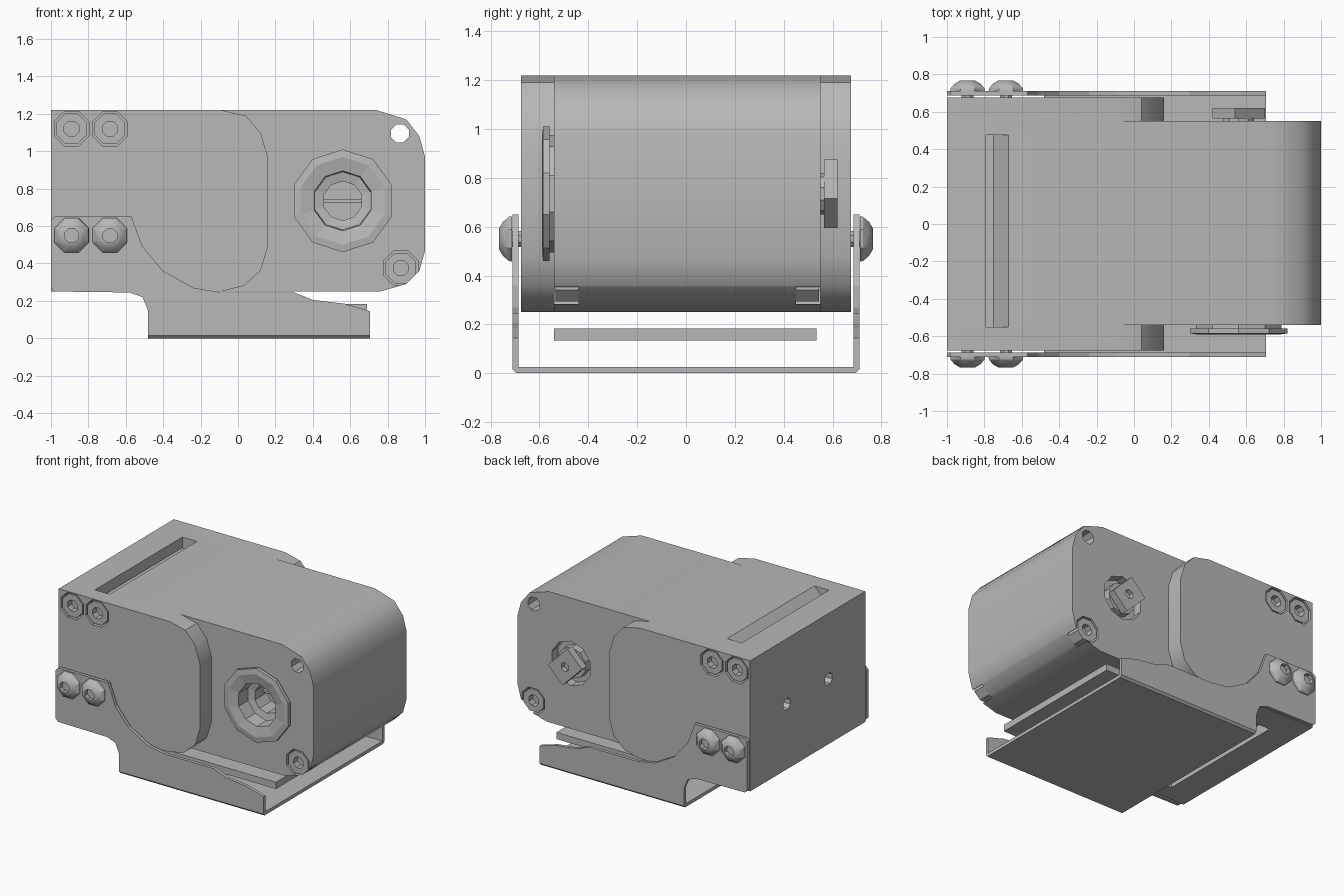
import bpy, bmesh, math

cube = bpy.data.objects.get("Cube")
if cube:
    bpy.data.objects.remove(cube, do_unlink=True)

GREY = bpy.data.materials.new("plain grey")
GREY.use_nodes = True
GREY.diffuse_color = (0.48, 0.48, 0.48, 1)
GREY.node_tree.nodes["Principled BSDF"].inputs["Base Color"].default_value = (0.48, 0.48, 0.48, 1)


def finish(name, bm):
    """Turn a bmesh into a grey object."""
    bmesh.ops.recalc_face_normals(bm, faces=bm.faces)
    mesh = bpy.data.meshes.new(name)
    bm.to_mesh(mesh)
    bm.free()
    mesh.materials.append(GREY)
    obj = bpy.data.objects.new(name, mesh)
    bpy.context.collection.objects.link(obj)
    return obj


def loft(name, rings):
    """Join equal point rings with quads and cap both ends."""
    bm = bmesh.new()
    rows = [[bm.verts.new(p) for p in ring] for ring in rings]
    n = len(rows[0])
    for a, b in zip(rows, rows[1:]):
        for i in range(n):
            j = (i + 1) % n
            bm.faces.new((a[i], a[j], b[j], b[i]))
    bm.faces.new(rows[0])
    bm.faces.new(rows[-1])
    return finish(name, bm)


def prism(name, outline, start, end, axis="y"):
    """Extrude an outline along y (points are x, z) or x (points are y, z)."""
    def place(p, t):
        return (p[0], t, p[1]) if axis == "y" else (t, p[0], p[1])
    return loft(name, [[place(p, t) for p in outline] for t in (start, end)])


def lathe(name, u, z, profile, n=8, axis="y"):
    """Turn (radius, depth) pairs around a horizontal axis."""
    rings = []
    for r, t in profile:
        ring = []
        for i in range(n):
            a = 2 * math.pi * (i + 0.5) / n
            h, v = u + r * math.cos(a), z + r * math.sin(a)
            ring.append((h, t, v) if axis == "y" else (t, h, v))
        rings.append(ring)
    return loft(name, rings)


def combine(obj, other, operation="DIFFERENCE"):
    """Apply a boolean and discard the second object."""
    mod = obj.modifiers.new("cut", "BOOLEAN")
    mod.operation, mod.object, mod.solver = operation, other, "EXACT"
    bpy.context.view_layer.objects.active = obj
    bpy.ops.object.modifier_apply(modifier=mod.name)
    bpy.data.objects.remove(other, do_unlink=True)


def smooth(obj, angle=35):
    bpy.ops.object.select_all(action="DESELECT")
    obj.select_set(True)
    bpy.context.view_layer.objects.active = obj
    bpy.ops.object.shade_smooth_by_angle(angle=math.radians(angle))


# Main housing: long rounded block joined to the wider rear block
LOW, TOP = 0.25, 1.22
housing = prism("housing", [(-1, LOW), (0.76, LOW), (0.9, 0.29), (0.97, 0.36), (1, 0.47),
                            (1, 0.97), (0.97, 1.08), (0.9, 1.17), (0.74, TOP), (-1, TOP)],
                -0.54, 0.55)
wide = prism("wide_block", [(-1, LOW), (-0.09, LOW), (0.03, 0.28), (0.12, 0.36), (0.16, 0.49),
                            (0.16, 0.97), (0.12, 1.1), (0.04, 1.19), (-0.09, TOP), (-1, TOP)],
             -0.675, 0.675)
combine(housing, wide, "UNION")

# Wedge slots in the top and bottom
for edge, inward in ((TOP, -1), (LOW, 1)):
    out, deep = edge - inward * 0.02, edge + inward * 0.08
    combine(housing, prism("slot_cutter", [(-0.79, out), (-0.67, out), (-0.67, edge),
                                           (-0.75, deep), (-0.79, deep)], -0.55, 0.475))

# Through hole at the upper corner, and two holes in the end face
combine(housing, lathe("hole_cutter", 0.865, 1.095, [(0.052, -0.8), (0.052, 0.8)]))
for y in (-0.245, 0.245):
    combine(housing, lathe("hole_cutter", y, 0.735, [(0.045, -1.1), (0.045, -0.85)], axis="x"))

# Sunk bolts, with their pockets, on both faces
PX, PZ = 0.56, 0.735
for side, s in (("front", -1), ("back", 1)):
    narrow = -0.54 if s < 0 else 0.55
    for i, (x, z, face) in enumerate([(-0.89, 1.12, s * 0.675), (-0.685, 1.12, s * 0.675),
                                      (0.87, 0.375, narrow)]):
        combine(housing, lathe("pocket_cutter", x, z, [(0.1, face - s * 0.1), (0.1, face + s * 0.1)]))
        lathe(f"{side}_sunk_bolt_{i + 1}", x, z,
              [(0.088, face - s * 0.105), (0.088, face - s * 0.005), (0.043, face - s * 0.005),
               (0.043, face - s * 0.055)])

# Front port: stepped collar that lines a deep bore
combine(housing, lathe("bore_cutter", PX, PZ, [(0.165, -0.8), (0.165, -0.27)], 10))
lathe("front_port", PX, PZ,
      [(0.165, -0.27), (0.165, -0.535), (0.24, -0.535), (0.24, -0.56), (0.275, -0.56),
       (0.275, -0.585), (0.235, -0.59), (0.16, -0.575), (0.155, -0.47), (0.105, -0.46),
       (0.105, -0.32)], 10)
prism("port_blade", [(PX - 0.1, PZ - 0.008), (PX + 0.1, PZ - 0.008),
                     (PX + 0.1, PZ + 0.008), (PX - 0.1, PZ + 0.008)], -0.37, -0.31)

# Back key: tilted block with a centre hole on a round post
combine(housing, lathe("recess_cutter", PX, PZ, [(0.165, 0.48), (0.165, 0.8)], 10))
lathe("key_post", PX, PZ, [(0.115, 0.475), (0.115, 0.54), (0.085, 0.54), (0.085, 0.57)], 10)
key = prism("key_block", [(PX + 0.14, PZ - 0.02), (PX - 0.02, PZ + 0.14),
                          (PX - 0.14, PZ + 0.02), (PX + 0.02, PZ - 0.14)], 0.565, 0.62)
combine(key, lathe("key_hole_cutter", PX, PZ, [(0.035, 0.585), (0.035, 0.7)], 6))
smooth(housing)

# Bracket: two cut sheet cheeks and a folded base
cheek = [(-0.98, 0.65), (-0.57, 0.65), (-0.51, 0.49), (-0.4, 0.36), (-0.24, 0.27),
         (-0.09, 0.245), (0.3, 0.245), (0.4, 0.205), (0.57, 0.185), (0.705, 0.145),
         (0.705, 0.02), (-0.48, 0.02), (-0.48, 0.145), (-0.51, 0.22), (-0.58, 0.245),
         (-0.98, 0.25), (-1, 0.27), (-1, 0.63)]
for side, s in (("front", -1), ("back", 1)):
    prism(f"{side}_bracket_cheek", cheek, s * 0.71, s * 0.686)
    # Domed bolts that hold the cheek
    for i, x in enumerate((-0.89, -0.685)):
        dome = lathe(f"{side}_dome_bolt_{i + 1}", x, 0.55,
                     [(0.035, s * 0.64), (0.035, s * 0.712), (0.1, s * 0.712), (0.098, s * 0.725),
                      (0.075, s * 0.75), (0.045, s * 0.766), (0.04, s * 0.766), (0.04, s * 0.735)])
        smooth(dome, 30)
prism("bracket_base", [(-0.71, 0.025), (-0.71, 0.015), (-0.695, 0), (0.695, 0),
                       (0.71, 0.015), (0.71, 0.025)], -0.48, 0.705, "x")

# Flat board between the housing and the base
prism("board", [(-0.3, 0.133), (0.69, 0.133), (0.69, 0.183), (-0.3, 0.183)], -0.54, 0.535)
